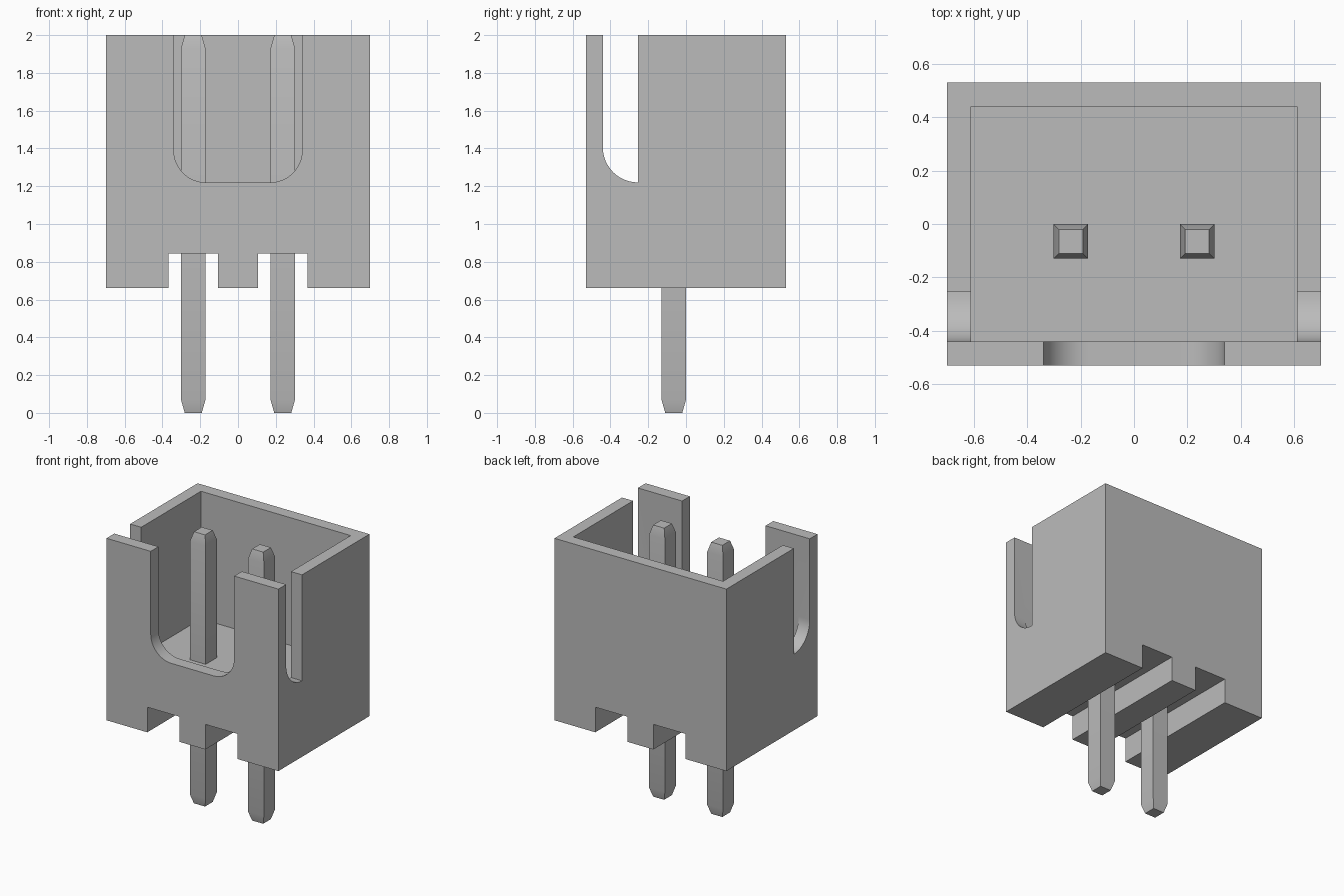
import bpy, bmesh, math

cube = bpy.data.objects.get("Cube")
if cube:
    bpy.data.objects.remove(cube, do_unlink=True)

GREY = (0.5, 0.5, 0.5, 1.0)
grey = bpy.data.materials.new("plain grey")
grey.use_nodes = True
grey.diffuse_color = GREY
grey.node_tree.nodes["Principled BSDF"].inputs["Base Color"].default_value = GREY


def finish(name, bm):
    bmesh.ops.recalc_face_normals(bm, faces=bm.faces)
    mesh = bpy.data.meshes.new(name)
    bm.to_mesh(mesh)
    bm.free()
    mesh.materials.append(grey)
    obj = bpy.data.objects.new(name, mesh)
    bpy.context.collection.objects.link(obj)
    return obj


def prism(name, profile, axis, lo, hi):
    """Extrude a closed 2D profile along x (profile is y,z) or y (profile is x,z)."""
    bm = bmesh.new()
    place = (lambda u, v: (lo, u, v)) if axis == "x" else (lambda u, v: (u, lo, v))
    face = bm.faces.new([bm.verts.new(place(u, v)) for u, v in profile])
    new = bmesh.ops.extrude_face_region(bm, geom=[face])["geom"]
    move = (hi - lo, 0, 0) if axis == "x" else (0, hi - lo, 0)
    bmesh.ops.translate(bm, vec=move, verts=[g for g in new if isinstance(g, bmesh.types.BMVert)])
    return finish(name, bm)


def rect(u0, u1, v0, v1):
    return [(u0, v0), (u1, v0), (u1, v1), (u0, v1)]


def arc(cu, cv, r, start, end, steps=12):
    angles = [math.radians(start + (end - start) * i / steps) for i in range(steps + 1)]
    return [(cu + r * math.cos(a), cv + r * math.sin(a)) for a in angles]


def smooth(obj):
    bpy.ops.object.select_all(action="DESELECT")
    obj.select_set(True)
    bpy.context.view_layer.objects.active = obj
    bpy.ops.object.shade_smooth_by_angle(angle=math.radians(30))


# Housing block with its cavity, slots and underside grooves
W, D, BASE, TOP = 0.70, 0.53, 0.66, 2.0
IN_W, IN_D, FLOOR, SLOT = 0.61, 0.44, 1.06, 1.22
housing = prism("housing", rect(-W, W, BASE, TOP), "y", -D, D)

front_slot = ([(-0.34, 2.2)] + arc(-0.17, SLOT + 0.17, 0.17, 180, 270)
              + arc(0.17, SLOT + 0.17, 0.17, 270, 360) + [(0.34, 2.2)])
side_slot = ([(-IN_D, 2.2)] + arc(-0.255, SLOT + 0.185, 0.185, 180, 270)
             + [(-0.255, 2.2)])
cutters = [
    prism("cavity_cutter", rect(-IN_W, IN_W, FLOOR, 2.2), "y", -IN_D, IN_D),
    prism("front_slot_cutter", front_slot, "y", -0.7, -0.3),
    prism("side_slot_cutter", side_slot, "x", -0.9, 0.9),
    prism("left_groove_cutter", rect(0.105, 0.368, 0.5, 0.845), "y", -0.7, 0.7),
    prism("right_groove_cutter", rect(-0.368, -0.105, 0.5, 0.845), "y", -0.7, 0.7),
]
bpy.context.view_layer.objects.active = housing
for cutter in cutters:
    cutter.hide_render = True
    mod = housing.modifiers.new("cut", "BOOLEAN")
    mod.operation, mod.solver, mod.object = "DIFFERENCE", "EXACT", cutter
    bpy.ops.object.modifier_apply(modifier=mod.name)
    bpy.data.objects.remove(cutter, do_unlink=True)
smooth(housing)


# Square contact pins with tapered ends
def pin(name, x, y=-0.065):
    bm = bmesh.new()
    rings = []
    for z, h in ((0, 0.045), (0.07, 0.065), (1.93, 0.065), (2.0, 0.045)):
        rings.append([bm.verts.new((x + sx * h, y + sy * h, z))
                      for sx, sy in ((-1, -1), (1, -1), (1, 1), (-1, 1))])
    for a, b in zip(rings, rings[1:]):
        for i in range(4):
            j = (i + 1) % 4
            bm.faces.new((a[i], a[j], b[j], b[i]))
    bm.faces.new(rings[0])
    bm.faces.new(rings[-1])
    smooth(finish(name, bm))


pin("left_pin", 0.237)
pin("right_pin", -0.237)
